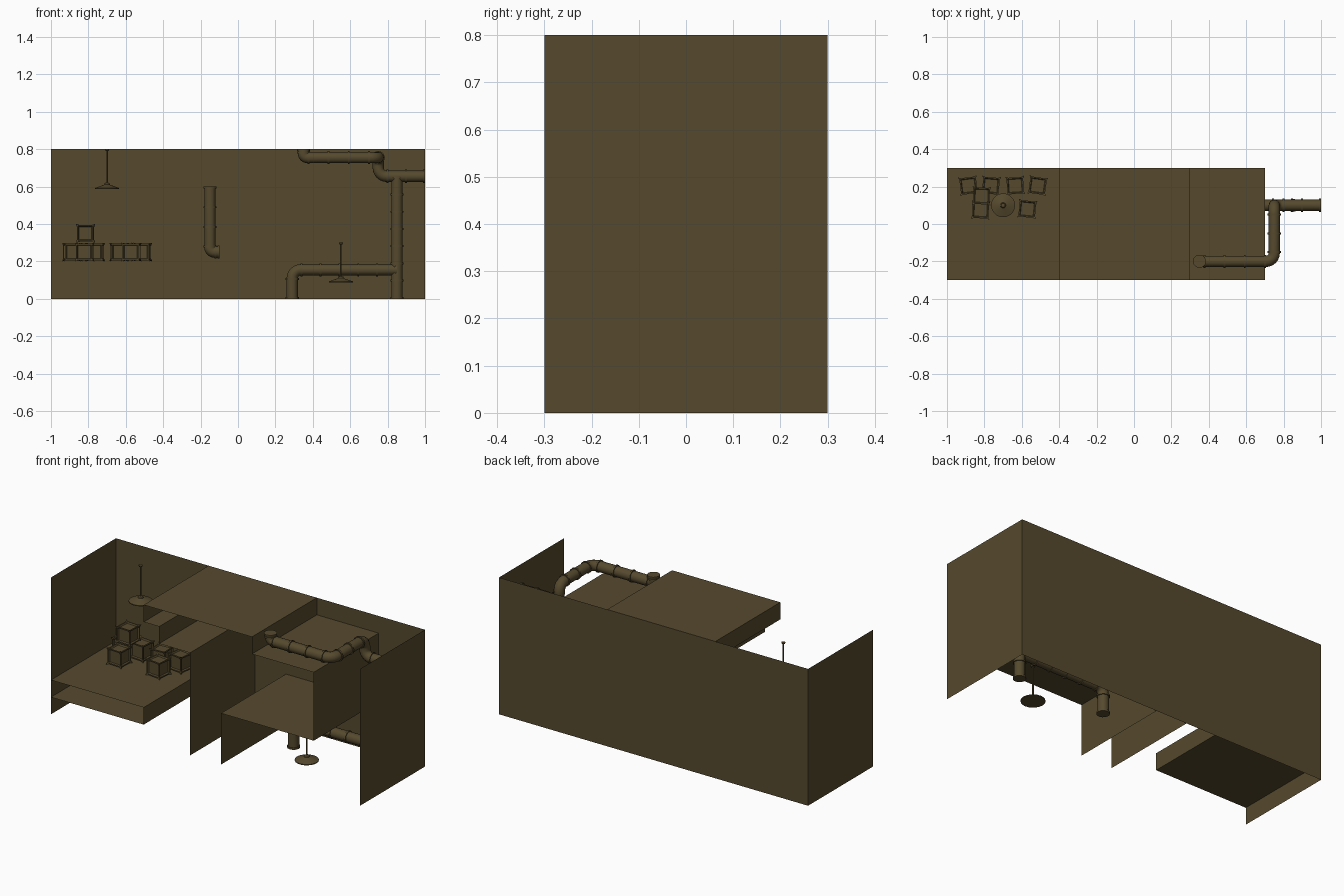
import bpy, bmesh, math
from mathutils import Vector, Matrix

if "Cube" in bpy.data.objects:
    bpy.data.objects.remove(bpy.data.objects["Cube"])

brown = bpy.data.materials.new("dull_brown")
brown.diffuse_color = (0.092, 0.067, 0.027, 1)
brown.use_nodes = True
brown.node_tree.nodes["Principled BSDF"].inputs["Base Color"].default_value = brown.diffuse_color


def finish(name, bm):
    me = bpy.data.meshes.new(name)
    bm.to_mesh(me)
    bm.free()
    me.materials.append(brown)
    ob = bpy.data.objects.new(name, me)
    bpy.context.collection.objects.link(ob)
    return ob


def smooth(ob):
    bpy.ops.object.select_all(action='DESELECT')
    ob.select_set(True)
    bpy.context.view_layer.objects.active = ob
    bpy.ops.object.shade_smooth_by_angle(angle=math.radians(40))


def sheet(name, pts):
    """Thin walls: an x-z outline swept through the depth of the room."""
    bm = bmesh.new()
    rows = [(bm.verts.new((x, -0.3, z)), bm.verts.new((x, 0.3, z))) for x, z in pts]
    for (a, b), (c, d) in zip(rows, rows[1:]):
        bm.faces.new((a, c, d, b))
    return finish(name, bm)


# Shell: side walls and back wall
sheet("left_wall", [(-1, 0.8), (-1, 0)])
sheet("right_wall", [(1, 0), (1, 0.8)])
bm = bmesh.new()
bm.faces.new([bm.verts.new((x, 0.3, z)) for x, z in ((-1, 0), (1, 0), (1, 0.8), (-1, 0.8))])
finish("back_wall", bm)

# Left floor slab and the stepped central block
sheet("left_floor_slab", [(-1, 0.1), (-0.4, 0.1), (-0.4, 0.2), (-1, 0.2)])
sheet("central_block", [(0.1, 0), (0.1, 0.3), (0.7, 0.3), (0.7, 0.7), (0.3, 0.7),
                        (0.3, 0.8), (-0.4, 0.8), (-0.4, 0.7), (-0.3, 0.7),
                        (-0.3, 0.6), (-0.1, 0.6), (-0.1, 0)])


def pipe(name, corners, r=0.03, bend=0.045):
    """Round pipe with curved elbows and raised joint rings."""
    P = [Vector(c) for c in corners]
    path, straights, start = [P[0]], [], P[0]
    for a, c, b in zip(P, P[1:], P[2:]):
        u, v = (a - c).normalized(), (b - c).normalized()
        k = min(bend, (a - c).length * 0.49, (b - c).length * 0.49)
        o = c + (u + v) * k
        arc = [o - v * k * math.cos(t) - u * k * math.sin(t)
               for t in (i * math.pi / 12 for i in range(7))]
        straights.append((start, arc[0]))
        path += arc
        start = arc[-1]
    path.append(P[-1])
    straights.append((start, P[-1]))
    cu = bpy.data.curves.new(name, 'CURVE')
    cu.dimensions = '3D'
    cu.bevel_depth = r
    cu.bevel_resolution = 4
    cu.use_fill_caps = True

    def spline(pts, rad):
        s = cu.splines.new('POLY')
        s.points.add(len(pts) - 1)
        for p, q in zip(s.points, pts):
            p.co = (*q, 1)
            p.radius = rad

    spline(path, 1)
    for a, b in straights:
        length = (b - a).length
        if length < 0.02:
            continue
        d = (b - a) / length
        n = max(1, round(length / 0.1))
        for i in range(n + 1):
            m = a + d * (0.005 + (length - 0.01) * i / n)
            spline([m - d * 0.005, m + d * 0.005], 1.17)
    ob = bpy.data.objects.new(name, cu)
    bpy.context.collection.objects.link(ob)
    bpy.ops.object.select_all(action='DESELECT')
    ob.select_set(True)
    bpy.context.view_layer.objects.active = ob
    bpy.ops.object.convert(target='MESH')
    ob = bpy.context.object
    ob.data.materials.clear()
    ob.data.materials.append(brown)
    smooth(ob)


# Pipes
pipe("upper_pipe", [(0.35, -0.2, 0.8), (0.35, -0.2, 0.755), (0.75, -0.2, 0.755),
                    (0.75, 0.1, 0.755), (0.75, 0.1, 0.655), (1, 0.1, 0.655)])
pipe("riser_pipe", [(0.85, 0.1, 0), (0.85, 0.1, 0.655)])
pipe("lower_pipe", [(0.29, 0.1, 0), (0.29, 0.1, 0.155), (0.85, 0.1, 0.155)])
pipe("shaft_pipe", [(-0.15, 0.1, 0.6), (-0.15, 0.1, 0.25), (-0.1, 0.1, 0.25)])


def lamp(name, x, y, top):
    """Hanging lamp: ceiling cap, rod, wide cone shade."""
    bm = bmesh.new()
    prof = [(0, 0), (0.011, 0), (0.009, -0.008), (0.004, -0.01), (0.004, -0.178),
            (0.013, -0.182), (0.015, -0.19), (0.064, -0.207), (0.064, -0.212), (0, -0.212)]
    vs = [bm.verts.new((r, 0, z)) for r, z in prof]
    es = [bm.edges.new(p) for p in zip(vs, vs[1:])]
    bmesh.ops.spin(bm, geom=vs + es, axis=(0, 0, 1), cent=(0, 0, 0),
                   angle=math.tau, steps=20)
    bmesh.ops.remove_doubles(bm, verts=bm.verts, dist=1e-5)
    bmesh.ops.recalc_face_normals(bm, faces=bm.faces)
    ob = finish(name, bm)
    ob.location = (x, y, top)
    smooth(ob)


lamp("left_lamp", -0.7, 0.1, 0.8)
lamp("lower_lamp", 0.55, -0.15, 0.3)


def crate(name, x, y, z, turn):
    """Crate with flared corners, edge frame and recessed panels."""
    bm = bmesh.new()
    bmesh.ops.create_cube(bm, size=2)
    bmesh.ops.subdivide_edges(bm, edges=bm.edges, cuts=5, use_grid_fill=True)
    steps = [0, 0.034, 0.038, 0.05]
    for v in bm.verts:
        idx = [round(c * 3) for c in v.co]
        ext = sum(abs(i) == 3 for i in idx)
        near = any(abs(i) == 2 for i in idx)
        face = 0.05 if ext == 3 else 0.0445 if ext == 2 or near else 0.037
        if ext == 2 and near:
            face = 0.046
        v.co = [math.copysign(face if abs(i) == 3 else steps[abs(i)], i) for i in idx]
    ob = finish(name, bm)
    ob.matrix_world = Matrix.Translation((x, y, z + 0.05)) @ Matrix.Rotation(math.radians(turn), 4, 'Z')


# Crate pile on the left floor
for i, c in enumerate([(-0.885, 0.205, 0.2, 7), (-0.765, 0.205, 0.2, -5),
                       (-0.635, 0.205, 0.2, 4), (-0.515, 0.205, 0.2, -8),
                       (-0.82, 0.075, 0.2, -3), (-0.57, 0.08, 0.2, -6),
                       (-0.815, 0.15, 0.3, -2)]):
    crate(f"crate_{i + 1}", *c)
